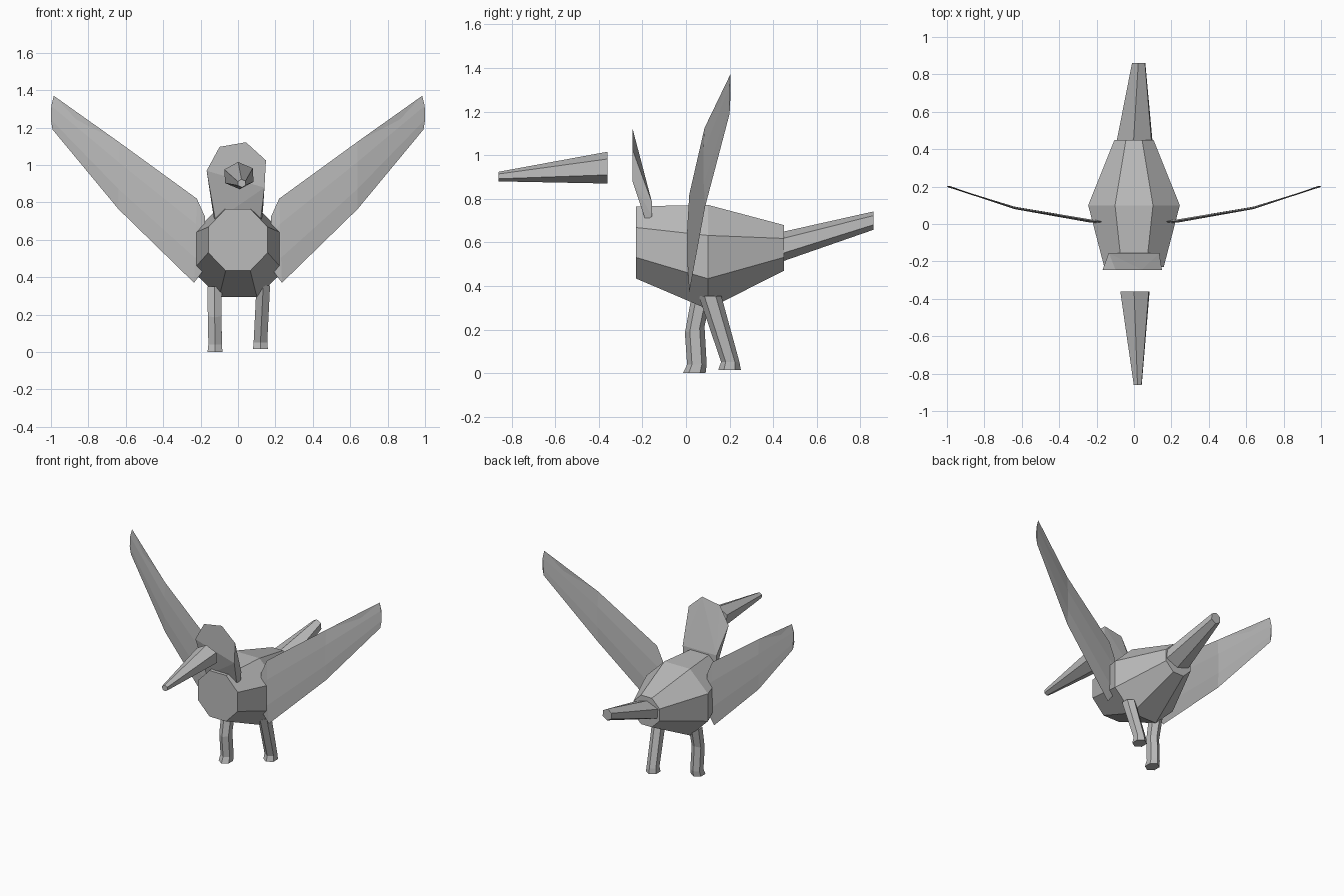
import bpy, bmesh, math
from mathutils import Vector

cube = bpy.data.objects.get("Cube")
if cube:
    bpy.data.objects.remove(cube, do_unlink=True)

grey = bpy.data.materials.new("plain_grey")
grey.use_nodes = True
COLOUR = (0.5, 0.5, 0.5, 1)
grey.diffuse_color = COLOUR
grey.node_tree.nodes["Principled BSDF"].inputs["Base Color"].default_value = COLOUR


def finish(name, bm):
    bmesh.ops.recalc_face_normals(bm, faces=bm.faces)
    mesh = bpy.data.meshes.new(name)
    bm.to_mesh(mesh)
    bm.free()
    mesh.materials.append(grey)
    obj = bpy.data.objects.new(name, mesh)
    bpy.context.collection.objects.link(obj)
    return obj


def loft(name, rings):
    """Skin a list of equal-length point rings and cap both ends."""
    bm = bmesh.new()
    rows = [[bm.verts.new(p) for p in ring] for ring in rings]
    n = len(rows[0])
    for a, b in zip(rows, rows[1:]):
        for i in range(n):
            j = (i + 1) % n
            bm.faces.new((a[i], a[j], b[j], b[i]))
    bm.faces.new(rows[0])
    bm.faces.new(rows[-1])
    return finish(name, bm)


def upright_ring(y, x, z, rx, rz, sides, turn):
    angles = [math.radians(turn) + math.tau * i / sides for i in range(sides)]
    return [(x + rx * math.cos(a), y, z + rz * math.sin(a)) for a in angles]


def level_ring(x, y, z, rx, ry, tilt=0):
    angles = [math.tau * (i + 0.5) / 6 for i in range(6)]
    return [(x + rx * math.cos(a), y + ry * math.sin(a), z + tilt * math.sin(a))
            for a in angles]


# Faceted eight-sided body
loft("body", [
    upright_ring(-0.23, 0, 0.6, 0.172, 0.179, 8, 22.5),
    upright_ring(0.1, 0, 0.533, 0.265, 0.259, 8, 22.5),
    upright_ring(0.45, 0, 0.575, 0.113, 0.113, 8, 22.5)])

# Tapered six-sided tail and beak
loft("tail", [
    upright_ring(0.44, 0.003, 0.58, 0.108, 0.068, 6, 93),
    upright_ring(0.86, 0.025, 0.7, 0.04, 0.042, 6, 93)])
loft("beak", [
    upright_ring(-0.36, 0.005, 0.943, 0.088, 0.073, 6, 93),
    upright_ring(-0.86, 0.02, 0.902, 0.024, 0.022, 6, 93)])

# Head disc, tucked back at the chin and wedged down into the body
bm = bmesh.new()
for x, y, z in upright_ring(-0.245, -0.003, 0.96, 0.165, 0.168, 7, 74):
    bm.verts.new((x, y if z > 0.85 else -0.215, z))
for side in (-1, 1):
    bm.verts.new((side * 0.135, -0.155, 0.78))
    bm.verts.new((side * 0.13, -0.155, 0.72))
    bm.verts.new((side * 0.12, -0.185, 0.7))
bmesh.ops.convex_hull(bm, input=bm.verts)
bmesh.ops.dissolve_limit(bm, angle_limit=0.03, verts=bm.verts, edges=bm.edges)
finish("head", bm)


# Thin bent wings with a lens-shaped section
def wing_section(upper, lower, thick, bulge=0):
    top, low = Vector(upper), Vector(lower)
    ring = []
    for t, s in ((0, 0), (0.3, 1), (0.7, 1), (1, 0), (0.7, -1), (0.3, -1)):
        p = top.lerp(low, t)
        p.x += bulge * abs(s)
        p.y += s * thick
        ring.append(p)
    return ring


for name, side in (("left_wing", 1), ("right_wing", -1)):
    sections = [
        wing_section((0.175, 0.012, 0.72), (0.19, 0.012, 0.43), 0.006),
        wing_section((0.22, 0.015, 0.82), (0.235, 0.015, 0.37), 0.008),
        wing_section((0.64, 0.085, 1.125), (0.64, 0.088, 0.765), 0.006),
        wing_section((0.985, 0.203, 1.37), (0.992, 0.2, 1.19), 0.002, 0.011)]
    loft(name, [[(side * p.x, p.y, p.z) for p in ring] for ring in sections])

# Six-sided legs, one stepping back
loft("right_leg", [
    level_ring(-0.125, 0.07, 0.35, 0.045, 0.045),
    level_ring(-0.125, 0.04, 0.2, 0.042, 0.045, 0.015),
    level_ring(-0.122, 0.05, 0.04, 0.042, 0.045),
    level_ring(-0.123, 0.038, 0, 0.046, 0.052)])
loft("left_leg", [
    level_ring(0.135, 0.11, 0.355, 0.042, 0.052),
    level_ring(0.12, 0.203, 0.052, 0.042, 0.042),
    level_ring(0.12, 0.2, 0.015, 0.046, 0.052)])
